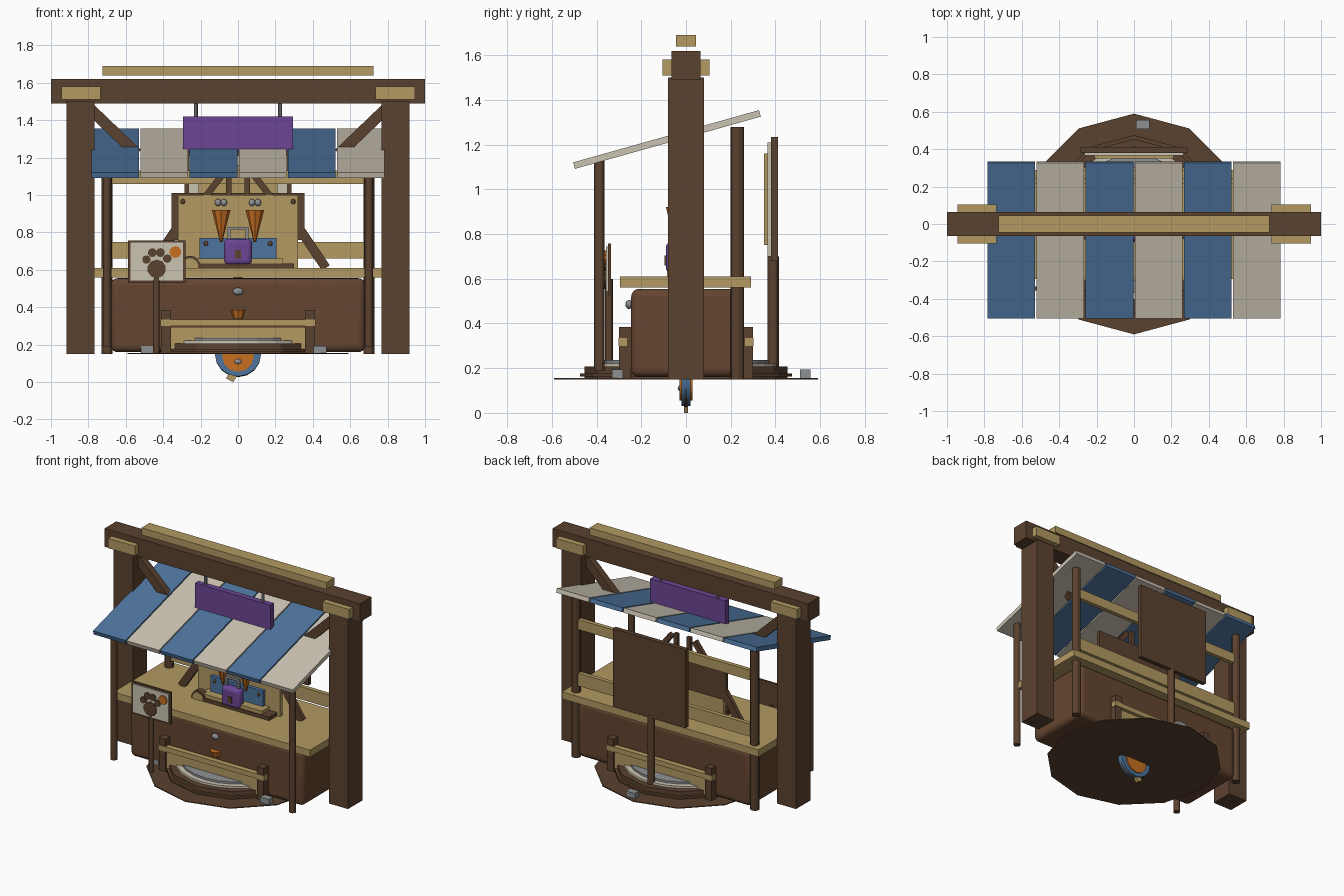
import bpy, math
from mathutils import Vector

old = bpy.data.objects.get("Cube")
if old:
    bpy.data.objects.remove(old)


def material(name, r, g, b):
    m = bpy.data.materials.new(name)
    m.use_nodes = True
    m.diffuse_color = (r, g, b, 1)
    m.node_tree.nodes["Principled BSDF"].inputs["Base Color"].default_value = (r, g, b, 1)
    return m


BROWN = material("dark wood", 0.105, 0.054, 0.028)
BARREL = material("barrel wood", 0.13, 0.06, 0.03)
TAN = material("pale wood", 0.45, 0.32, 0.12)
CREAM = material("cream cloth", 0.6, 0.55, 0.45)
BLUE = material("blue cloth", 0.075, 0.175, 0.34)
PURPLE = material("purple", 0.15, 0.06, 0.3)
ORANGE = material("orange", 0.58, 0.16, 0.015)
GREY = material("grey metal", 0.27, 0.28, 0.29)


def finish(name, mat, smooth=False):
    ob = bpy.context.object
    ob.name = name
    ob.data.materials.append(mat)
    if smooth:
        bpy.ops.object.shade_smooth_by_angle()
    return ob


def box(name, mat, x, y, z, rot=(0, 0, 0), bevel=0):
    """Box from (min, max) ranges, turned about its centre."""
    mid = [(a + b) / 2 for a, b in (x, y, z)]
    bpy.ops.mesh.primitive_cube_add(size=1, location=mid, rotation=rot)
    ob = bpy.context.object
    ob.scale = [b - a for a, b in (x, y, z)]
    bpy.ops.object.transform_apply(location=False, rotation=False, scale=True)
    if bevel:
        mod = ob.modifiers.new("bevel", 'BEVEL')
        mod.width = bevel
        mod.segments = 4
    return finish(name, mat, bevel > 0)


def rod(name, mat, a, b, r, sides=12, r2=None, smooth=True):
    """Cylinder or cone between two points."""
    a, b = Vector(a), Vector(b)
    d = b - a
    bpy.ops.mesh.primitive_cone_add(vertices=sides, radius1=r, radius2=r if r2 is None else r2,
                                    depth=d.length, location=(a + b) / 2)
    bpy.context.object.rotation_euler = d.to_track_quat('Z', 'Y').to_euler()
    return finish(name, mat, smooth)


def brace(name, mat, a, b, y, width, depth):
    """Flat timber between two (x, z) points."""
    dx, dz = b[0] - a[0], b[1] - a[1]
    mx, mz = (a[0] + b[0]) / 2, (a[1] + b[1]) / 2
    h = math.hypot(dx, dz) / 2
    box(name, mat, (mx - h, mx + h), (y - depth / 2, y + depth / 2),
        (mz - width / 2, mz + width / 2), (0, -math.atan2(dz, dx), 0))


def ball(name, mat, loc, scale):
    bpy.ops.mesh.primitive_uv_sphere_add(segments=12, ring_count=8, radius=1, location=loc)
    bpy.context.object.scale = scale
    return finish(name, mat, True)


def span(c, half):
    return (c - half, c + half)


# Main timber frame
box("top_beam", BROWN, (-1, 1), (-0.065, 0.065), (1.49, 1.62))
box("ridge_plank", TAN, (-0.725, 0.725), (-0.045, 0.045), (1.64, 1.69))
for s, side in ((-1, "right"), (1, "left")):
    box(side + "_main_post", BROWN, span(s * 0.843, 0.075), (-0.08, 0.08), (0.15, 1.5))
    box(side + "_beam_cap", TAN, span(s * 0.84, 0.105), (-0.105, 0.105), (1.51, 1.58))
    brace(side + "_frame_brace", BROWN, (s * 0.79, 1.46), (s * 0.54, 1.22), 0, 0.06, 0.05)
    rod(side + "_front_awning_post", BROWN, (s * 0.7, -0.388, 0.19), (s * 0.7, -0.388, 1.145), 0.023)
    rod(side + "_rear_awning_post", BROWN, (s * 0.7, 0.23, 0.15), (s * 0.7, 0.23, 1.28), 0.03)

# Rails between the rear posts
box("lower_rear_rail", TAN, (-0.68, 0.68), (0.215, 0.245), (0.66, 0.75))
box("upper_rear_rail", TAN, (-0.68, 0.68), (0.215, 0.245), (1.06, 1.13))

# Striped awning
for i in range(6):
    box("awning_stripe", (BLUE, CREAM)[i % 2], span(-0.656 + i * 0.2625, 0.127),
        span(-0.085, 0.432), span(1.223, 0.015), (math.radians(15.7), 0, 0))

# Hanging sign
box("hanging_sign", PURPLE, (-0.295, 0.295), (-0.06, -0.02), (1.23, 1.42))
for s in (-1, 1):
    rod("sign_hanger", GREY, (s * 0.225, -0.04, 1.41), (s * 0.225, -0.04, 1.5), 0.01, 8)

# Counter
box("counter_body", BARREL, (-0.68, 0.68), (-0.245, 0.25), (0.16, 0.555), bevel=0.035)
box("counter_top", TAN, (-0.77, 0.77), (-0.295, 0.29), (0.56, 0.61))
ball("counter_knob", GREY, (0, -0.255, 0.485), (0.028, 0.016, 0.02))
rod("counter_spout", ORANGE, (0, -0.245, 0.34), (0, -0.245, 0.385), 0.025, 8, 0.04)

# Low benches in front and behind
for s, side in ((-1, "front"), (1, "back")):
    box(side + "_bench_rail", TAN, (-0.415, 0.415), span(s * 0.283, 0.02), (0.3, 0.335))
    box(side + "_bench_panel", TAN, (-0.36, 0.36), span(s * 0.27, 0.015), (0.175, 0.295))
    for x in (-0.385, 0.385):
        box(side + "_bench_leg", BROWN, span(x, 0.026), span(s * 0.273, 0.026), (0.15, 0.385))

# Layered round base
for name, mat, r, z0, z1, sides in (
        ("ground_sheet", BROWN, 0.59, 0.15, 0.156, 12),
        ("base_lip", BROWN, 0.475, 0.162, 0.177, 12),
        ("base_disc", BROWN, 0.455, 0.153, 0.207, 12),
        ("base_cushion", CREAM, 0.405, 0.2, 0.222, 24),
        ("base_inner_ring", GREY, 0.37, 0.22, 0.236, 24)):
    rod(name, mat, (0, 0, z0), (0, 0, z1), r, sides, smooth=False)
for deg in (85, -35, 205):
    x, y = 0.535 * math.cos(math.radians(deg)), 0.535 * math.sin(math.radians(deg))
    box("base_stone", GREY, span(x, 0.035), span(y, 0.024), (0.156, 0.194))

# Medallion hanging under the base
rod("medallion_disc", BLUE, (0, -0.02, 0.155), (0, 0.02, 0.155), 0.125, 16)
rod("medallion_face", ORANGE, (0, -0.028, 0.14), (0, 0.028, 0.14), 0.085, 12)
bpy.ops.mesh.primitive_torus_add(location=(0, 0, 0.15), rotation=(math.pi / 2, 0, 0), major_radius=0.11,
                                 minor_radius=0.014, major_segments=16, minor_segments=6)
finish("medallion_rim", BROWN, True)
ball("medallion_stud", GREY, (0, -0.025, 0.11), (0.02, 0.012, 0.014))
box("medallion_tip", TAN, span(-0.035, 0.022), span(0, 0.01), span(0.026, 0.019), (0, 0.5, 0))

# Display board on the counter
box("display_back", BROWN, (-0.355, 0.355), (0.035, 0.06), (0.76, 1.01))
box("display_panel", TAN, (-0.322, 0.322), (0.01, 0.04), (0.61, 1.0))
box("display_foot", BROWN, (-0.3, 0.3), (-0.08, 0.06), (0.61, 0.635))
box("display_shelf", TAN, (-0.24, 0.24), (-0.075, 0.04), (0.635, 0.66))
box("blue_panel", BLUE, (-0.205, 0.205), (-0.015, 0.012), (0.65, 0.77))
for s in (-1, 1):
    brace("display_brace", BROWN, (s * 0.335, 0.81), (s * 0.47, 0.61), 0.045, 0.05, 0.03)
    brace("display_strap", BROWN, (s * 0.09, 1.1), (s * 0.175, 0.99), 0.03, 0.035, 0.03)
    box("display_hanger", BROWN, span(s * 0.05, 0.015), (0.02, 0.045), (0.99, 1.12))
    rod("hanging_cone", ORANGE, (s * 0.09, -0.04, 0.75), (s * 0.09, -0.04, 0.92), 0.006, 8, 0.05)
    for x in (0.075, 0.107):
        ball("cone_stud", GREY, (s * x, 0.0, 0.96), (0.017, 0.016, 0.02))
    for x, y, z in ((0.295, 0.008, 0.965), (0.172, -0.018, 0.74)):
        ball("board_screw", BROWN, (s * x, y, z), (0.012, 0.006, 0.014))

# Bag with handle
box("bag", PURPLE, (-0.075, 0.075), (-0.09, -0.025), (0.625, 0.765), bevel=0.025)
box("bag_clasp", BROWN, (-0.015, 0.015), (-0.096, -0.088), (0.66, 0.705))
box("bag_handle_top", GREY, (-0.055, 0.055), (-0.065, -0.05), (0.815, 0.83))
for s in (-1, 1):
    box("bag_handle_side", GREY, span(s * 0.047, 0.008), (-0.065, -0.05), (0.75, 0.82))

# Round loaf standing on the counter
rod("loaf_crust", BROWN, (-0.255, -0.08, 0.62), (-0.255, -0.04, 0.62), 0.055, 16)
rod("loaf_face", TAN, (-0.255, -0.084, 0.62), (-0.255, -0.076, 0.62), 0.042, 16)

# Paw sign in front
box("paw_sign_frame", BROWN, (-0.588, -0.282), (-0.35, -0.335), (0.53, 0.757))
box("paw_sign_face", CREAM, (-0.575, -0.295), (-0.358, -0.348), (0.542, 0.745))
rod("paw_sign_post", BROWN, (-0.437, -0.345, 0.155), (-0.437, -0.345, 0.6), 0.018)
for name, mat, x, z, r in (("paw_pad", BROWN, -0.435, 0.605, 0.05), ("paw_toe", BROWN, -0.49, 0.655, 0.023),
                           ("paw_toe", BROWN, -0.458, 0.692, 0.024), ("paw_toe", BROWN, -0.415, 0.692, 0.024),
                           ("paw_toe", BROWN, -0.378, 0.66, 0.023), ("sign_badge", ORANGE, -0.335, 0.695, 0.032)):
    rod(name, mat, (x, -0.366, z), (x, -0.357, z), r, 10)

# Large notice board at the rear
box("notice_board", BROWN, (-0.285, 0.285), (0.38, 0.412), (0.68, 1.235))
box("notice_cloth", CREAM, (-0.265, 0.265), (0.365, 0.381), (0.7, 1.21))
box("notice_panel", TAN, (-0.21, 0.21), (0.35, 0.366), (0.75, 1.16))
rod("notice_post", BROWN, (0, 0.39, 0.155), (0, 0.39, 0.7), 0.025)
